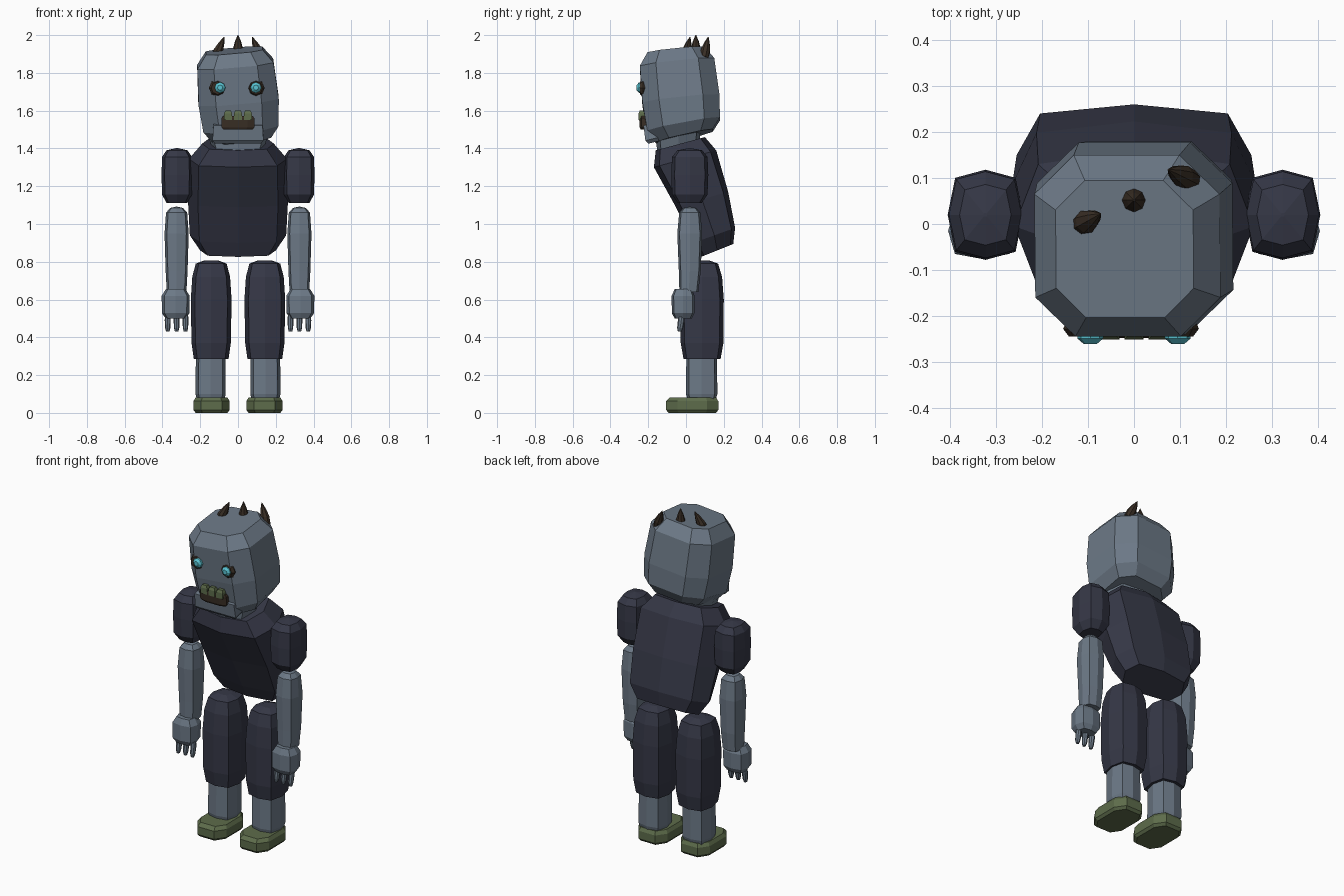
import bpy, bmesh, math
from mathutils import Matrix, Vector


def material(name, rgb):
    m = bpy.data.materials.new(name)
    m.diffuse_color = (*rgb, 1)
    return m


SKIN = material("grey skin", (0.15, 0.19, 0.24))
CLOTH = material("dark cloth", (0.036, 0.039, 0.062))
OLIVE = material("olive", (0.11, 0.15, 0.07))
BROWN = material("dark brown", (0.04, 0.027, 0.018))
CYAN = material("glowing cyan", (0.10, 0.55, 0.65))

# eight-sided cross-sections: points on the axes, or a chamfered square
BOXY = [(0, -1), (.8, -.82), (1, 0), (.8, .82), (0, 1), (-.8, .82), (-1, 0), (-.8, -.82)]
ROUND = [(math.sin(k * math.pi / 4), -math.cos(k * math.pi / 4)) for k in range(8)]
CHAMFER = [(.57, -1), (1, -.57), (1, .57), (.57, 1), (-.57, 1), (-1, .57), (-1, -.57), (-.57, -1)]
SQUARE = [(1, -1), (1, 1), (-1, 1), (-1, -1)]


def loft(name, mat, section, rings, matrix=None):
    """Skin rings given as (x, y, z, half width, half depth, slope along y)."""
    bm = bmesh.new()
    loops = []
    for x, y, z, rx, ry, slope in rings:
        loops.append([bm.verts.new((x + rx * u, y + ry * v, z + slope * ry * v))
                      for u, v in section])
    n = len(section)
    for a, b in zip(loops, loops[1:]):
        for i in range(n):
            j = (i + 1) % n
            bm.faces.new((a[i], a[j], b[j], b[i]))
    bm.faces.new(loops[0][::-1])
    bm.faces.new(loops[-1])
    if matrix:
        bm.transform(matrix)
    bmesh.ops.recalc_face_normals(bm, faces=bm.faces)
    me = bpy.data.meshes.new(name)
    bm.to_mesh(me)
    bm.free()
    me.materials.append(mat)
    ob = bpy.data.objects.new(name, me)
    bpy.context.collection.objects.link(ob)
    return ob


def column(name, mat, section, x, y, rings):
    """Upright limb; rings are (z, half width, half depth, y shift)."""
    return loft(name, mat, section, [(x, y + s, z, rx, ry, 0) for z, rx, ry, s in rings])


# hunched torso
loft("torso", CLOTH, BOXY, [
    (0, .165, .86, .20, .085, .40),
    (0, .15, .94, .255, .11, .36),
    (0, .085, 1.13, .265, .138, .30),
    (0, -.005, 1.345, .26, .165, .27),
    (0, -.03, 1.425, .19, .13, .27)])

# neck
loft("neck", SKIN, BOXY, [(0, -.04, 1.38, .13, .11, .27), (0, -.04, 1.50, .17, .12, .27)])

# head, leaning forward and to one side
pose = (Matrix.Translation((0, -.03, 1.685)) @ Matrix.Rotation(math.radians(-5), 4, 'Y')
        @ Matrix.Rotation(math.radians(6), 4, 'X'))
loft("head", SKIN, CHAMFER, [
    (0, 0, -.225, .155, .15, .12),
    (0, 0, -.165, .20, .195, .08),
    (0, 0, -.03, .213, .205, 0),
    (0, 0, .165, .202, .198, 0),
    (0, 0, .235, .15, .15, 0)], pose)

# jaw
loft("jaw", SKIN, SQUARE, [
    (0, -.08, 1.455, .12, .12, .25),
    (0, -.08, 1.475, .135, .135, .25),
    (0, -.09, 1.555, .13, .135, .25)])

# eyes: dark sockets with bright lenses
for side, sx in ((-1, -.108), (1, .095)):
    tag = "left" if side > 0 else "right"
    face = Matrix.Translation((sx, -.232, 1.72)) @ Matrix.Rotation(math.radians(90), 4, 'X')
    loft(tag + "_eye_socket", BROWN, ROUND, [
        (0, 0, -.03, .035, .037, 0), (0, 0, -.004, .046, .046, 0),
        (0, 0, .012, .034, .034, 0)], face)
    face = Matrix.Translation((side * .095, -.235, 1.722)) @ Matrix.Rotation(math.radians(90), 4, 'X')
    loft(tag + "_eye", CYAN, ROUND, [
        (0, 0, -.01, .03, .03, 0), (0, 0, .014, .028, .028, 0),
        (0, 0, .026, .014, .014, 0)], face)

# mouth and teeth
loft("mouth", BROWN, CHAMFER, [
    (0, -.215, 1.50, .078, .025, 0), (0, -.218, 1.512, .087, .028, 0),
    (0, -.220, 1.56, .087, .028, 0), (0, -.220, 1.572, .078, .025, 0)])
for i in (-1, 0, 1):
    loft(f"tooth_{i + 2}", OLIVE, SQUARE, [
        (i * .052, -.235, 1.55, .021, .016, 0), (i * .052, -.235, 1.585, .021, .016, 0),
        (i * .052, -.235, 1.60, .015, .010, 0)])

# head spikes
for i, (base, tip) in enumerate([((-.12, -.004, 1.88), (-.073, .022, 1.99)),
                                 ((0, .052, 1.89), (0, .052, 2.0)),
                                 ((.122, .095, 1.88), (.075, .118, 1.99))]):
    b, t = Vector(base), Vector(tip)
    d = t - b
    place = Matrix.Translation(b) @ d.to_track_quat('Z', 'Y').to_matrix().to_4x4()
    loft(f"spike_{i + 1}", BROWN, ROUND, [
        (0, 0, 0, .024, .024, 0), (0, 0, d.length * .35, .026, .026, 0),
        (0, 0, d.length * .7, .016, .016, 0), (0, 0, d.length, .002, .002, 0)], place)

# limbs on both sides
for s in (-1, 1):
    tag = "left_" if s > 0 else "right_"
    column(tag + "upper_arm", CLOTH, BOXY, s * .323, .02, [
        (1.11, .054, .062, 0), (1.155, .079, .094, 0), (1.26, .082, .098, 0),
        (1.355, .079, .094, 0), (1.39, .056, .066, 0), (1.402, .004, .004, 0)])
    column(tag + "forearm", SKIN, BOXY, s * .325, .02, [
        (.64, .052, .050, -.005), (.75, .058, .058, 0), (.95, .064, .066, 0),
        (1.06, .056, .056, 0), (1.085, .034, .034, 0), (1.092, .003, .003, 0)])
    column(tag + "hand", SKIN, BOXY, s * .33, -.015, [
        (.50, .053, .045, 0), (.528, .073, .060, 0), (.62, .074, .061, 0),
        (.655, .052, .045, 0)])
    for i in (-1, 0, 1):
        column(f"{tag}finger_{i + 2}", SKIN, ROUND, s * .325 + i * .047, -.025, [
            (.43, .009, .010, -.008), (.45, .014, .016, -.006),
            (.49, .016, .018, 0), (.52, .014, .016, 0)])
    column(tag + "thigh", CLOTH, BOXY, s * .142, .085, [
        (.285, .092, .098, 0), (.37, .104, .113, 0), (.60, .108, .115, 0),
        (.72, .100, .106, 0), (.79, .082, .085, 0), (.808, .035, .035, 0)])
    column(tag + "shin", SKIN, BOXY, s * .145, .083, [
        (.06, .070, .072, 0), (.10, .080, .083, 0), (.32, .078, .081, 0)])
    column(tag + "foot", OLIVE, CHAMFER, s * .14, .033, [
        (0, .084, .125, 0), (.015, .096, .138, 0), (.062, .096, .138, 0),
        (.082, .084, .122, .004)])
